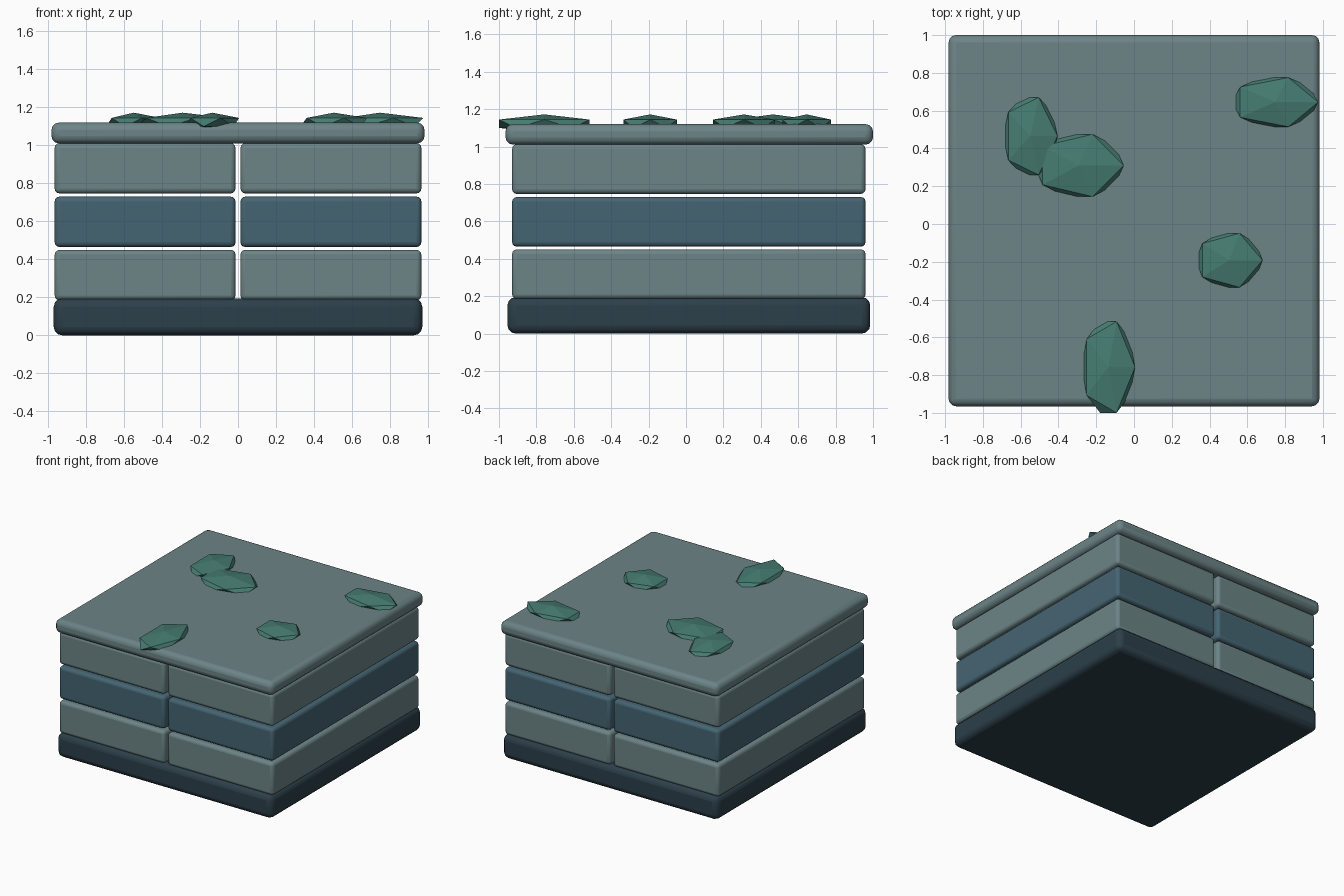
import bpy, math

if "Cube" in bpy.data.objects:
    bpy.data.objects.remove(bpy.data.objects["Cube"])


def mat(name, rgb):
    m = bpy.data.materials.new(name)
    m.diffuse_color = (*rgb, 1)
    m.use_nodes = True
    m.node_tree.nodes["Principled BSDF"].inputs["Base Color"].default_value = m.diffuse_color
    return m


LIGHT = mat("light_stone", (0.15, 0.23, 0.24))
BLUE = mat("blue_stone", (0.06, 0.13, 0.17))
DARK = mat("dark_stone", (0.025, 0.05, 0.068))
MOSS = mat("moss", (0.06, 0.20, 0.165))


def block(name, x, y, z, bevel, material):
    """Rounded box spanning the given (min, max) ranges."""
    r = (x, y, z)
    bpy.ops.mesh.primitive_cube_add(size=1, location=[(a + b) / 2 for a, b in r])
    o = bpy.context.object
    o.name = name
    o.scale = [b - a for a, b in r]
    bpy.ops.object.transform_apply(location=False, rotation=False, scale=True)
    o.data.materials.append(material)
    m = o.modifiers.new("rounded", 'BEVEL')
    m.width, m.segments = bevel, 3
    bpy.ops.object.shade_smooth_by_angle(angle=math.radians(40))


# foundation and cap slab
block("base_slab", (-0.97, 0.97), (-0.955, 0.985), (0, 0.195), 0.045, DARK)
block("cap_slab", (-0.982, 0.982), (-0.965, 1.0), (1.01, 1.12), 0.04, LIGHT)

# three courses of two long bricks, with open joints
courses = [(0.185, 0.45, LIGHT), (0.465, 0.73, BLUE), (0.747, 1.012, LIGHT)]
for i, (z0, z1, m) in enumerate(courses):
    for side, x in (("left", (-0.965, -0.013)), ("right", (0.013, 0.965))):
        block(f"brick_{side}_{i + 1}", x, (-0.93, 0.96), (z0, z1), 0.025, m)

# faceted moss clumps half sunk in the cap: x, y, x radius, y radius
clumps = [(-0.549, 0.465, 0.161, 0.241), (-0.292, 0.31, 0.265, 0.194),
          (0.747, 0.645, 0.255, 0.153), (0.504, -0.192, 0.197, 0.168),
          (-0.136, -0.758, 0.158, 0.284)]
for i, (x, y, rx, ry) in enumerate(clumps):
    bpy.ops.mesh.primitive_ico_sphere_add(subdivisions=1, radius=1, location=(x, y, 1.122))
    o = bpy.context.object
    o.name = f"moss_clump_{i + 1}"
    o.scale = (rx, ry, 0.05)
    o.data.materials.append(MOSS)
